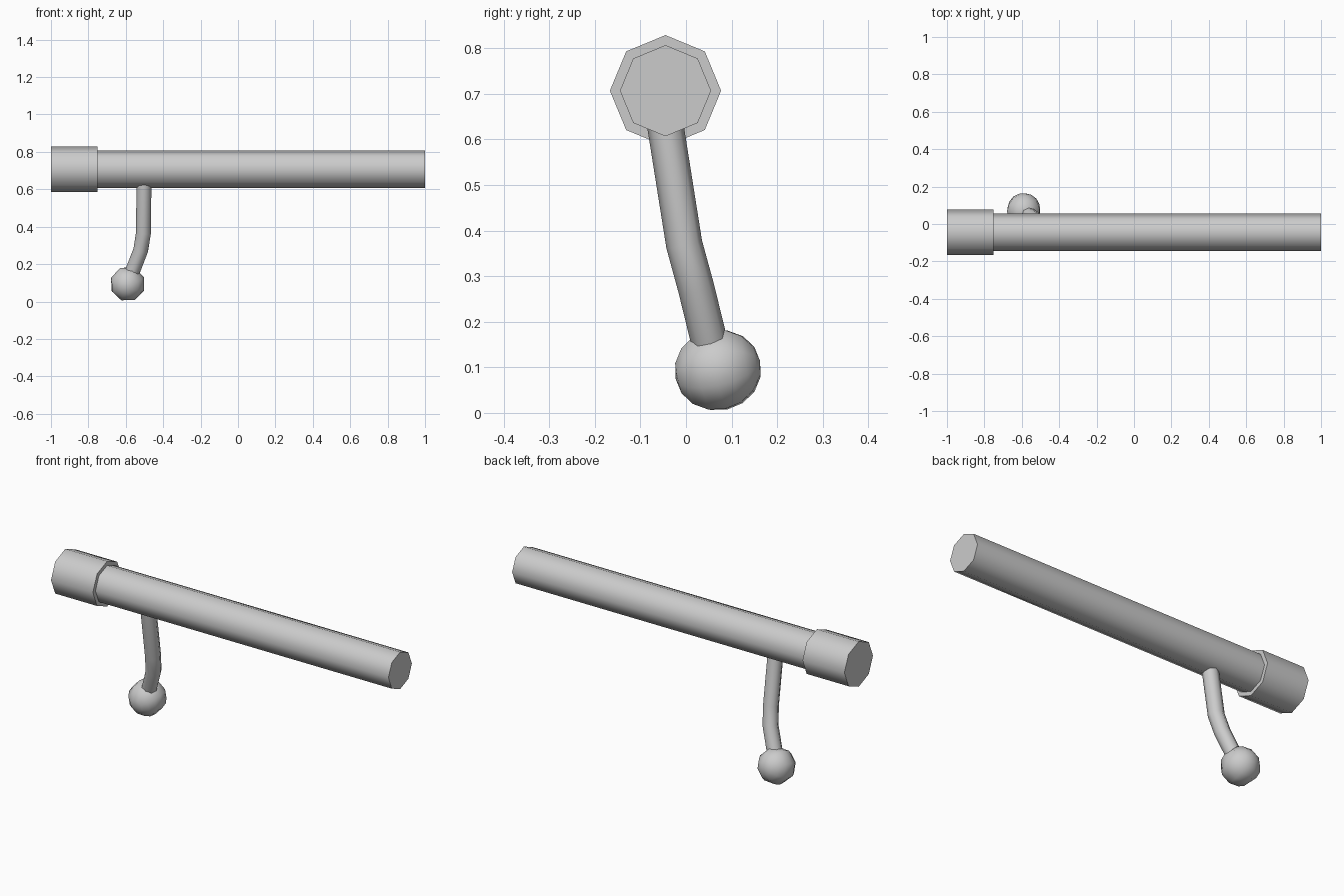
import bpy
import math
from mathutils import Vector, Matrix

default = bpy.data.objects.get("Cube")
if default:
    bpy.data.objects.remove(default)

# Single steel colour
steel = bpy.data.materials.new("grey steel")
steel.use_nodes = True
colour = (0.6, 0.6, 0.6, 1)
steel.diffuse_color = colour
steel.node_tree.nodes["Principled BSDF"].inputs["Base Color"].default_value = colour

AXIS_Y, AXIS_Z = -0.045, 0.707


def finish(name):
    """Name, colour and smooth the active object, keeping cap edges sharp."""
    obj = bpy.context.object
    obj.name = name
    obj.data.materials.clear()
    obj.data.materials.append(steel)
    bpy.ops.object.shade_smooth_by_angle(angle=math.radians(60))
    return obj


def octagonal_bar(name, x0, x1, radius):
    bpy.ops.mesh.primitive_cylinder_add(
        vertices=8, radius=radius, depth=x1 - x0,
        location=((x0 + x1) / 2, AXIS_Y, AXIS_Z), rotation=(0, math.pi / 2, 0))
    return finish(name)


# Long cylinder and the wider collar at its right end
octagonal_bar("bolt_body", -0.9, 1.0, 0.1)
octagonal_bar("bolt_collar", -1.0, -0.75, 0.122)

# Bent handle swept along a short path
path = [(-0.503, -0.05, 0.66), (-0.505, -0.004, 0.37),
        (-0.52, 0.022, 0.275), (-0.58, 0.06, 0.12)]
curve = bpy.data.curves.new("handle", "CURVE")
curve.dimensions = "3D"
curve.bevel_depth = 0.04
curve.bevel_resolution = 2
curve.use_fill_caps = True
spline = curve.splines.new("POLY")
spline.points.add(len(path) - 1)
for point, co in zip(spline.points, path):
    point.co = (*co, 1)
handle = bpy.data.objects.new("handle", curve)
bpy.context.collection.objects.link(handle)
bpy.ops.object.select_all(action="DESELECT")
handle.select_set(True)
bpy.context.view_layer.objects.active = handle
bpy.ops.object.convert(target="MESH")
finish("handle")

# Round knob, its poles turned square to the lower handle
along = (Vector(path[-1]) - Vector(path[-2])).normalized()
pole = Vector((0, 1, 0))
pole = (pole - along * pole.dot(along)).normalized()
turn = Matrix((along, pole.cross(along), pole)).transposed()
bpy.ops.mesh.primitive_uv_sphere_add(
    segments=8, ring_count=8, radius=0.095,
    location=(-0.59, 0.07, 0.094), rotation=turn.to_euler())
finish("handle_knob")
